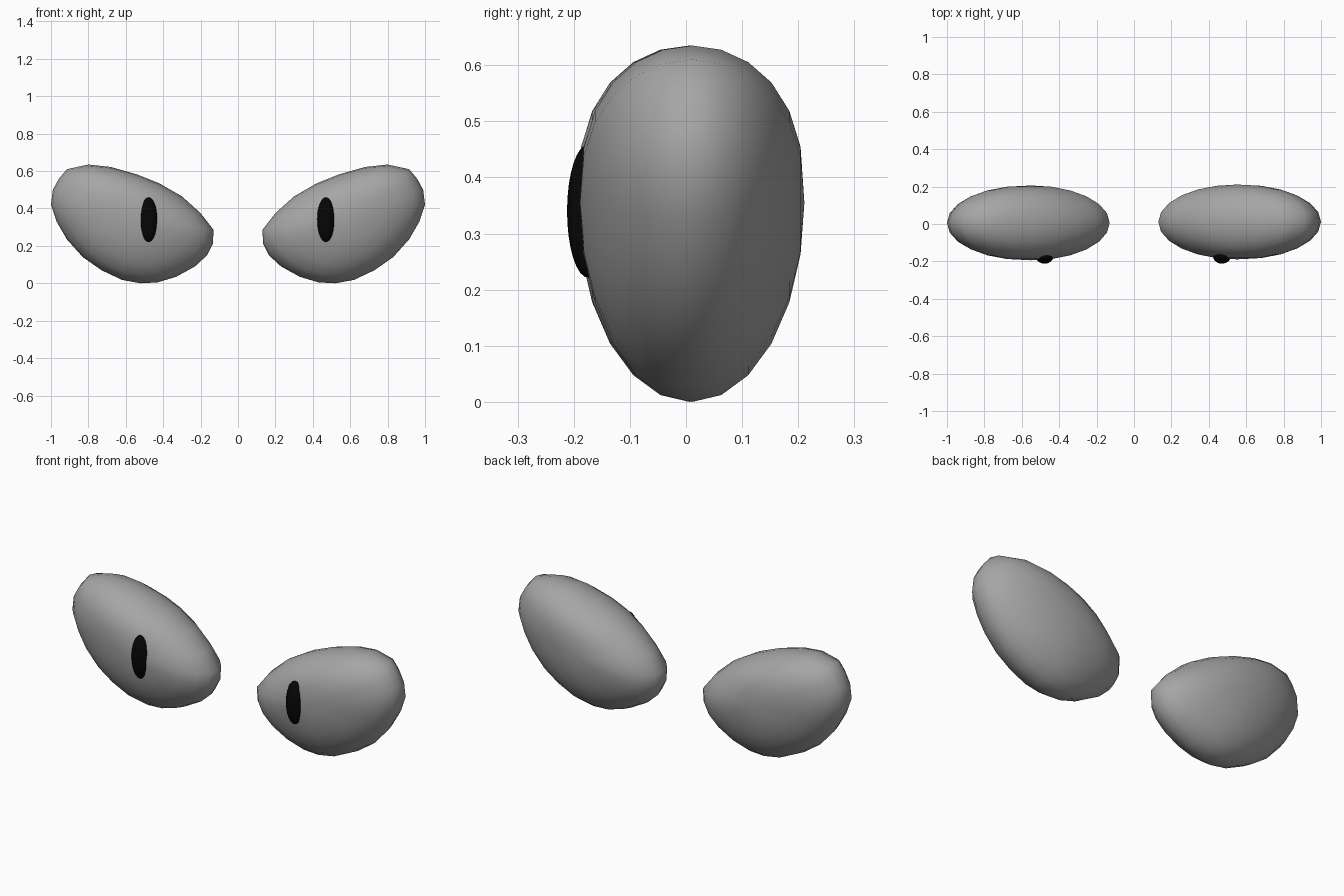
import bpy, bmesh
from math import sin, cos, pi, atan2, hypot

cube = bpy.data.objects.get("Cube")
if cube:
    bpy.data.objects.remove(cube)


def make_material(name, colour, roughness):
    mat = bpy.data.materials.new(name)
    mat.use_nodes = True
    mat.diffuse_color = colour
    bsdf = mat.node_tree.nodes["Principled BSDF"]
    bsdf.inputs["Base Color"].default_value = colour
    bsdf.inputs["Roughness"].default_value = roughness
    return mat


grey = make_material("eye grey", (0.38, 0.38, 0.38, 1), 0.5)
black = make_material("pupil black", (0.002, 0.002, 0.002, 1), 0.5)

# Slanted almond outline of one eye (x, z), anticlockwise from the outer end
OUTLINE = [(1.0, 0.42), (0.99, 0.50), (0.957, 0.56), (0.915, 0.61), (0.80, 0.635),
           (0.68, 0.622), (0.54, 0.582), (0.42, 0.534), (0.30, 0.465), (0.20, 0.375),
           (0.13, 0.285), (0.135, 0.21), (0.165, 0.15), (0.23, 0.09), (0.33, 0.035),
           (0.43, 0.005), (0.52, 0.0), (0.62, 0.018), (0.73, 0.07), (0.83, 0.14),
           (0.915, 0.235), (0.97, 0.33)]
CENTRE_X, CENTRE_Z, DEPTH = 0.55, 0.355, 0.2
RINGS = 12


def finish(bm, name, mat):
    bmesh.ops.recalc_face_normals(bm, faces=bm.faces)
    for face in bm.faces:
        face.smooth = True
    mesh = bpy.data.meshes.new(name)
    bm.to_mesh(mesh)
    bm.free()
    mesh.materials.append(mat)
    obj = bpy.data.objects.new(name, mesh)
    bpy.context.collection.objects.link(obj)
    return obj


def eyeball(name, side, y):
    """Rounded shell: the outline shrinks towards a front and a back pole."""
    bm = bmesh.new()
    rings = []
    for i in range(1, RINGS):
        phi = -pi / 2 + pi * i / RINGS
        ring = []
        for px, pz in OUTLINE:
            dx, dz = px - CENTRE_X, pz - CENTRE_Z
            # the upper half is a little fuller than the lower half
            fullness = 1 - 0.3 * max(0, dz / hypot(dx, dz))
            s = cos(phi) ** fullness
            ring.append(bm.verts.new((side * (CENTRE_X + dx * s),
                                      y + DEPTH * sin(phi), CENTRE_Z + dz * s)))
        rings.append(ring)
    n = len(OUTLINE)
    for a, b in zip(rings, rings[1:]):
        for j in range(n):
            k = (j + 1) % n
            bm.faces.new((a[j], a[k], b[k], b[j]))
    for ring, end in ((rings[0], -1), (rings[-1], 1)):
        pole = bm.verts.new((side * CENTRE_X, y + end * DEPTH, CENTRE_Z))
        for j in range(n):
            bm.faces.new((ring[j], ring[(j + 1) % n], pole))
    return finish(bm, name, grey)


def pupil(name, x):
    """Narrow upright slit bulging from the front of the eye."""
    bm = bmesh.new()
    bmesh.ops.create_uvsphere(bm, u_segments=24, v_segments=16, radius=1)
    bmesh.ops.scale(bm, vec=(0.047, 0.038, 0.119), verts=bm.verts)
    bmesh.ops.translate(bm, vec=(x, -0.174, 0.34), verts=bm.verts)
    return finish(bm, name, black)


eyeball("left_eye", 1, 0.011)
eyeball("right_eye", -1, 0.006)
pupil("left_pupil", 0.47)
pupil("right_pupil", -0.478)
